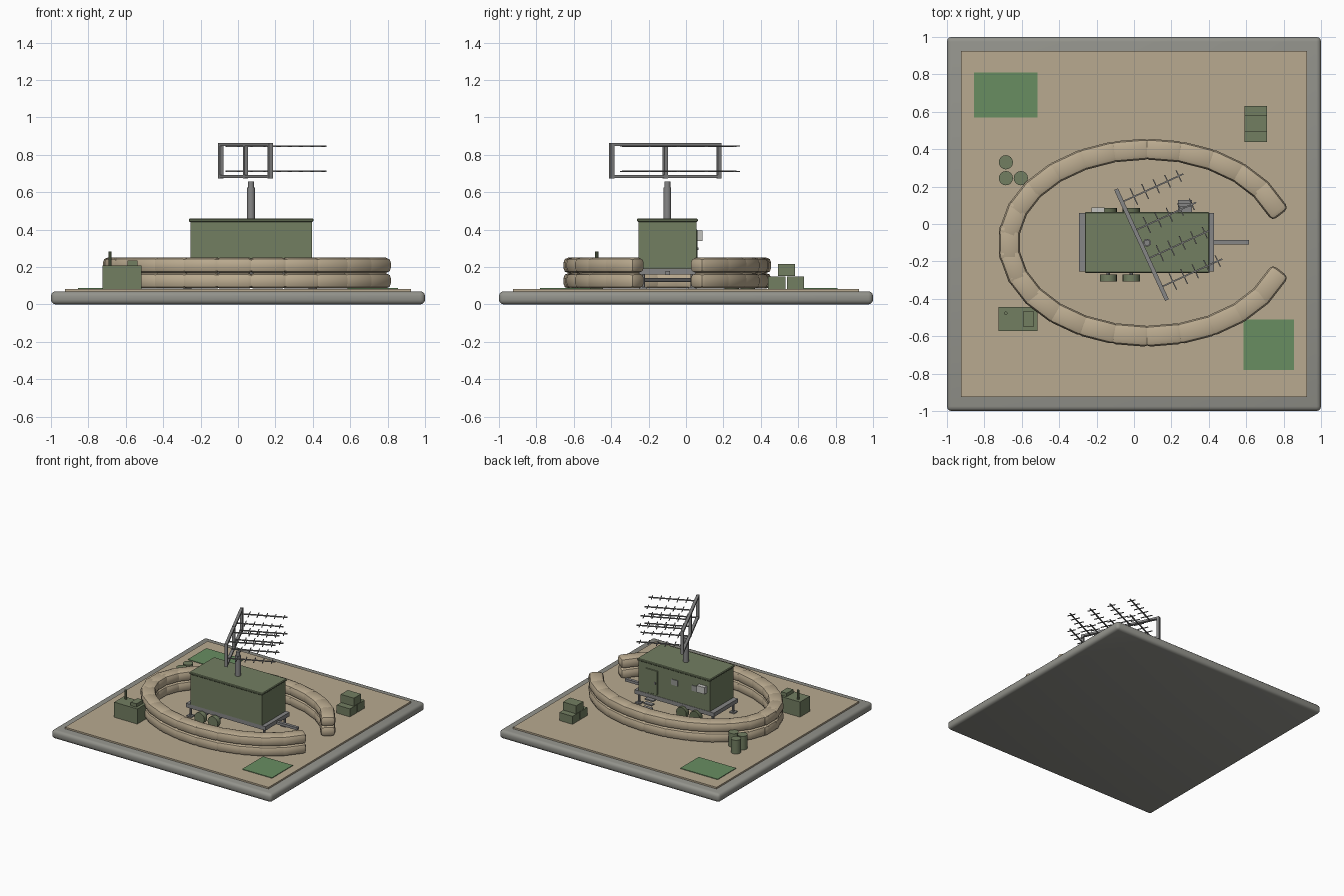
import bpy, bmesh, math
from mathutils import Matrix, Vector

if "Cube" in bpy.data.objects:
    bpy.data.objects.remove(bpy.data.objects["Cube"], do_unlink=True)


def material(name, *rgb):
    m = bpy.data.materials.new(name)
    m.use_nodes = True
    m.diffuse_color = (*rgb, 1)
    m.node_tree.nodes["Principled BSDF"].inputs["Base Color"].default_value = (*rgb, 1)
    return m


CONCRETE = material("concrete", .29, .29, .26)
SAND = material("sandy ground", .48, .40, .28)
BAG = material("sandbag canvas", .50, .41, .28)
OLIVE = material("olive paint", .17, .21, .12)
DOOR = material("dark olive", .12, .15, .08)
GRASS = material("grass green", .14, .27, .12)
METAL = material("grey metal", .24, .24, .24)
PALE = material("pale grey", .55, .55, .52)
GLASS = material("window grey", .30, .31, .29)


def finish(name, bm, mat, smooth=False):
    mesh = bpy.data.meshes.new(name)
    bm.to_mesh(mesh)
    bm.free()
    mesh.materials.append(mat)
    ob = bpy.data.objects.new(name, mesh)
    bpy.context.collection.objects.link(ob)
    if smooth:
        bpy.ops.object.select_all(action='DESELECT')
        ob.select_set(True)
        bpy.context.view_layer.objects.active = ob
        bpy.ops.object.shade_smooth_by_angle(angle=math.radians(35))
    return ob


def add_box(bm, centre, size, turn=0, bevel=0, segments=2):
    part = bmesh.new()
    bmesh.ops.create_cube(part, size=1)
    bmesh.ops.scale(part, vec=size, verts=part.verts)
    if bevel:
        bmesh.ops.bevel(part, geom=part.edges[:], offset=bevel, segments=segments,
                        profile=.5, affect='EDGES')
    part.transform(Matrix.Translation(centre) @ Matrix.Rotation(turn, 4, 'Z'))
    mesh = bpy.data.meshes.new("part")
    part.to_mesh(mesh)
    part.free()
    bm.from_mesh(mesh)
    bpy.data.meshes.remove(mesh)


def box(name, x, y, z, mat, bevel=0, segments=2, smooth=False):
    """Box from (low, high) ranges on each axis."""
    bm = bmesh.new()
    spans = (x, y, z)
    add_box(bm, [(a + b) / 2 for a, b in spans], [b - a for a, b in spans], 0, bevel, segments)
    return finish(name, bm, mat, smooth)


def cylinder(name, base, radius, height, mat, axis='Z', sides=16):
    bm = bmesh.new()
    bmesh.ops.create_cone(bm, cap_ends=True, segments=sides, radius1=radius,
                          radius2=radius, depth=height)
    if axis == 'Y':
        bm.transform(Matrix.Rotation(math.pi / 2, 4, 'X'))
        bm.transform(Matrix.Translation(base))
    else:
        bm.transform(Matrix.Translation(Vector(base) + Vector((0, 0, height / 2))))
    return finish(name, bm, mat, True)


GROUND = .083
CX, CY = .07, -.1

# Ground slab, soil and grass
box("concrete_slab", (-1, 1), (-1, 1), (0, .07), CONCRETE, .025, 3, True)
box("soil_top", (-.925, .925), (-.925, .925), (.05, GROUND), SAND)
box("grass_patch_back", (-.855, -.515), (.57, .81), (.08, .088), GRASS)
box("grass_patch_front", (.585, .855), (-.78, -.51), (.08, .088), GRASS)

# Two layers of sandbags on an open ellipse
bm = bmesh.new()
STEP = 90 / 6.5
for layer in range(2):
    for i in range(-11, 12):
        t = math.radians(180 + i * STEP)
        spot = (CX + .735 * math.cos(t), CY + .497 * math.sin(t), .126 + layer * .083)
        turn = math.atan2(.5 * math.cos(t), -.74 * math.sin(t))
        add_box(bm, spot, (.205, .112, .083), turn, .027)
finish("sandbag_wall", bm, BAG, True)

# Shelter on a trailer
box("shelter_body", (-.255, .395), (-.255, .055), (.193, .445), OLIVE)
box("shelter_roof", (-.263, .403), (-.262, .063), (.442, .46), OLIVE, .005, 1)
box("trailer_chassis", (-.294, .428), (-.255, .058), (.16, .193), METAL)
box("tow_bar", (.42, .615), (-.11, -.085), (.157, .178), METAL)
for x in (-.27, .40):
    for y in (-.23, .035):
        cylinder("stabiliser_jack", (x, y, .09), .01, .08, METAL, sides=8)
        box("jack_foot", (x - .022, x + .022), (y - .022, y + .022), (.08, .092), METAL)
for x in (-.137, -.015):
    for y in (-.288, .066):
        cylinder("trailer_wheel", (x, y, .13), .046, .038, DOOR if y > 0 else OLIVE, 'Y')
    cylinder("wheel_axle", (x, -.11, .13), .01, .35, METAL, 'Y', 8)

# Back wall fittings: door, steps, windows and cooling unit
box("shelter_door", (.217, .327), (.05, .061), (.205, .4), OLIVE, .002, 1)
box("door_handle", (.232, .242), (.06, .068), (.29, .305), METAL)
for i in range(3):
    y = .075 + .018 * i
    box("entry_step", (.235, .31), (y - .018, y + .018), (.155 - .028 * i, .165 - .028 * i), METAL)
for x in (.033, -.15):
    box("shelter_window", (x, x + .06), (.05, .06), (.325, .37), GLASS)
box("cooling_unit", (-.228, -.158), (.05, .087), (.34, .395), PALE)

# Mast
cylinder("mast", (CX, CY, .46), .021, .165, METAL)
cylinder("mast_cap", (CX, CY, .625), .016, .032, METAL)

# Antenna frame, booms and dipoles
TURN = math.atan2(-.909, .417)
along = Vector((.417, -.909, 0))
ahead = Vector((.909, .417, 0))
centre = Vector((.04, -.11, 0))


def up(z):
    return Vector((0, 0, z))


bm = bmesh.new()
for z in (.685, .855):
    add_box(bm, centre + up(z), (.65, .022, .016), TURN)
for s in (-.315, 0, .315):
    add_box(bm, centre + along * s + up(.768), (.022, .022, .192), TURN)
finish("antenna_frame", bm, METAL)
bm = bmesh.new()
for z in (.711, .847):
    for s in (-.25, -.083, .083, .25):
        root = centre + along * s + up(z)
        add_box(bm, root + ahead * .18, (.008, .36, .008), TURN)
        for i in range(5):
            add_box(bm, root + ahead * (.07 + .066 * i), (.095 - .007 * i, .006, .006), TURN)
finish("antenna_booms", bm, METAL)

# Generator
box("generator_body", (-.725, -.515), (-.572, -.445), (GROUND, .207), OLIVE)
box("generator_panel", (-.59, -.537), (-.55, -.465), (.2, .235), OLIVE)
cylinder("generator_exhaust", (-.685, -.477, .2), .009, .083, OLIVE, sides=10)

# Stacked crates and fuel drums
for y, z in ((.485, GROUND), (.585, GROUND), (.537, .151)):
    box("supply_crate", (.59, .71), (y - .046, y + .046), (z, z + .066), OLIVE)
for x, y in ((-.685, .33), (-.685, .245), (-.605, .245)):
    cylinder("fuel_drum", (x, y, GROUND), .038, .112, OLIVE)
